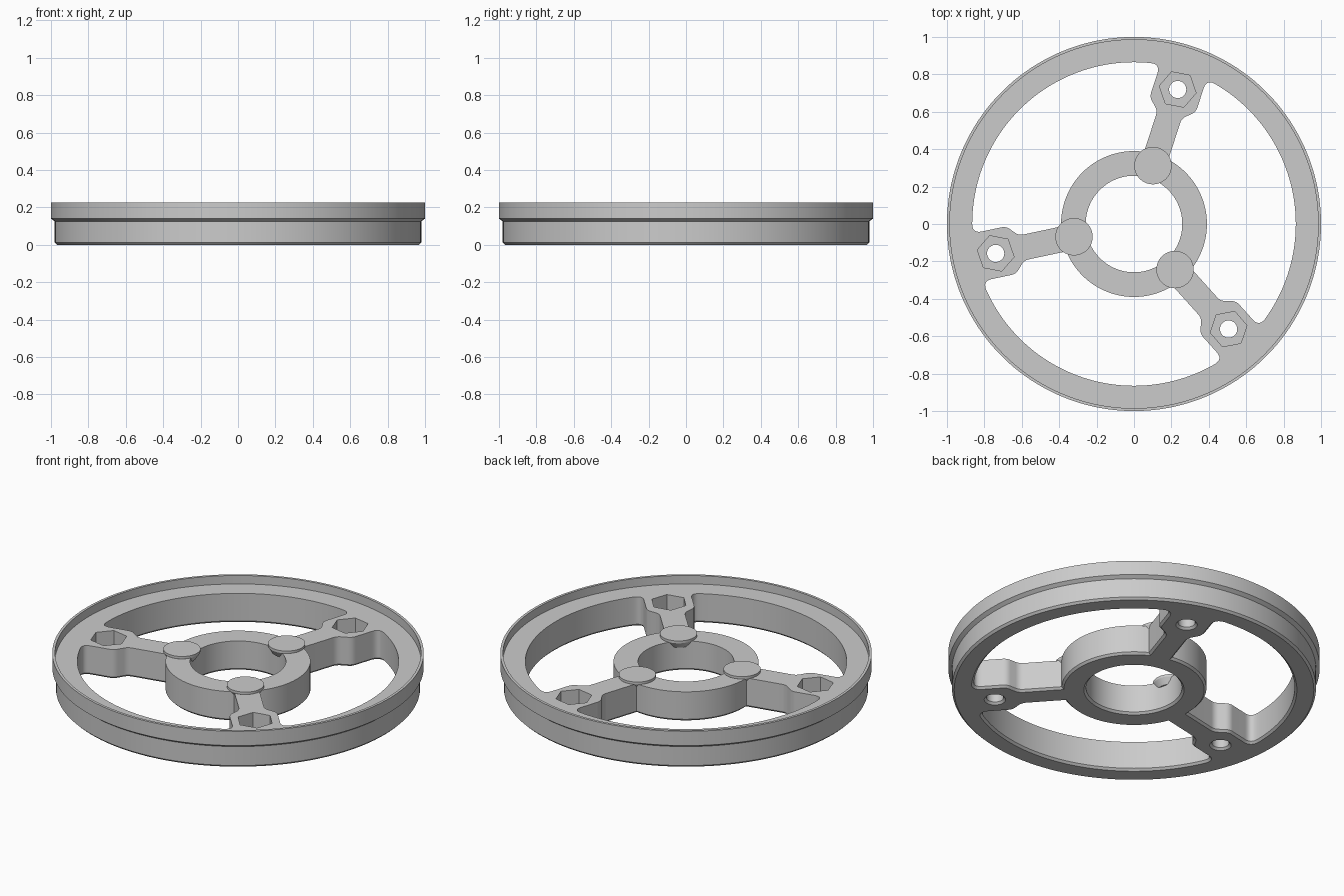
import bpy, bmesh, math
from mathutils import Vector, Matrix

cube = bpy.data.objects.get("Cube")
if cube:
    bpy.data.objects.remove(cube, do_unlink=True)

# Main dimensions
DECK, LIP_TOP, CHAMFER = 0.175, 0.225, 0.012
RIM_IN, HUB_OUT, BORE = 0.865, 0.39, 0.258
SPOKE_HALF, PAD_HALF = 0.068, 0.13
NUT_DIST, HEAD_DIST = 0.756, 0.328
SPOKES = [math.radians(a) for a in (72, 192, 312)]
HEX_TURN = [math.radians(a) for a in (-11, -11, 11)]

grey = bpy.data.materials.new("plain grey")
grey.use_nodes = True
grey.diffuse_color = (0.6, 0.6, 0.6, 1)
grey.node_tree.nodes["Principled BSDF"].inputs["Base Color"].default_value = (0.6, 0.6, 0.6, 1)


def polar(r, a):
    return Vector((r * math.cos(a), r * math.sin(a)))


def circle(r, n=128, centre=Vector((0, 0)), turn=0):
    return [centre + polar(r, turn + math.tau * i / n) for i in range(n)]


def arc(r, a0, a1, n):
    return [polar(r, a0 + (a1 - a0) * i / n) for i in range(n + 1)]


def rounded(before, corner, after, size, n=6):
    """Curve that replaces a sharp corner."""
    p = corner + (before - corner).normalized() * size
    q = corner + (after - corner).normalized() * size
    return [p * (1 - t) ** 2 + corner * 2 * t * (1 - t) + q * t * t
            for t in (i / n for i in range(n + 1))]


def grown(loop, d):
    """Counter-clockwise outline pushed outwards by d."""
    result = []
    for i, p in enumerate(loop):
        e1 = (p - loop[i - 1]).normalized()
        e2 = (loop[(i + 1) % len(loop)] - p).normalized()
        n1, n2 = Vector((e1.y, -e1.x)), Vector((e2.y, -e2.x))
        result.append(p + (n1 + n2) * d / (1 + n1.dot(n2)))
    return result


def wall(bm, levels):
    """Skin a stack of (outline, z) levels; return first and last rings."""
    rings = [[bm.verts.new((p.x, p.y, z)) for p in loop] for loop, z in levels]
    for a, b in zip(rings, rings[1:]):
        for i in range(len(a)):
            bm.faces.new((a[i - 1], a[i], b[i], b[i - 1]))
    return rings[0], rings[-1]


def cap(bm, rings):
    """Fill a flat area bounded by an outline and its holes."""
    edges = [bm.edges.get((r[i - 1], r[i])) for r in rings for i in range(len(r))]
    bmesh.ops.triangle_fill(bm, edges=edges, use_beauty=True, normal=(0, 0, 1))


def finish(bm, name):
    bmesh.ops.recalc_face_normals(bm, faces=bm.faces)
    mesh = bpy.data.meshes.new(name)
    bm.to_mesh(mesh)
    bm.free()
    mesh.materials.append(grey)
    obj = bpy.data.objects.new(name, mesh)
    bpy.context.collection.objects.link(obj)
    bpy.ops.object.select_all(action='DESELECT')
    obj.select_set(True)
    bpy.context.view_layer.objects.active = obj
    bpy.ops.object.shade_smooth_by_angle(angle=math.radians(25))
    return obj


def window_outline():
    """Opening between two spokes, centred on the +x direction."""
    half = math.radians(60)
    fillet = 0.05
    hub = Vector((math.sqrt(HUB_OUT ** 2 - SPOKE_HALF ** 2), SPOKE_HALF))
    neck = Vector((0.615, SPOKE_HALF))
    shoulder = Vector((0.672, PAD_HALF))
    rim = Vector((math.sqrt(RIM_IN ** 2 - PAD_HALF ** 2), PAD_HALF))
    rim_angle = math.asin(PAD_HALF / RIM_IN) + fillet / RIM_IN
    hub_angle = math.asin(SPOKE_HALF / HUB_OUT)
    side = [hub] + rounded(hub, neck, shoulder, 0.025)
    side += rounded(neck, shoulder, rim, 0.025)
    side += rounded(shoulder, rim, polar(RIM_IN, rim_angle), fillet)[:-1]
    turn = Matrix.Rotation(-half, 2)
    side = [turn @ p for p in side]
    mirrored = [Vector((p.x, -p.y)) for p in reversed(side)]
    outer = arc(RIM_IN, rim_angle - half, half - rim_angle, 48)
    inner = arc(HUB_OUT, half - hub_angle, hub_angle - half, 32)[1:-1]
    return side + outer + mirrored + inner


# Wheel body: rim with raised lip, hub, spokes and nut pads in one skin
bm = bmesh.new()
bottoms, tops = [], []
rim_profile = [(0.98 - CHAMFER, 0), (0.98, CHAMFER), (0.98, 0.125), (1, 0.14),
               (1, LIP_TOP), (0.985, LIP_TOP), (0.985, DECK)]
openings = [[(circle(r, 180), z) for r, z in rim_profile]]

# Hub bore and the three windows, chamfered underneath
window = window_outline()
through = [circle(BORE, 96)]
for a in SPOKES:
    turn = Matrix.Rotation(a + math.radians(60), 2)
    through.append([turn @ p for p in window])
for loop in through:
    openings.append([(grown(loop, CHAMFER), 0), (loop, CHAMFER), (loop, DECK)])
for levels in openings:
    low, high = wall(bm, levels)
    bottoms.append(low)
    tops.append(high)

# Hexagonal nut pockets with bolt holes
POCKET_FLOOR = 0.07
for a, hex_turn in zip(SPOKES, HEX_TURN):
    centre = polar(NUT_DIST, a)
    hexagon = circle(0.1, 6, centre, hex_turn)
    hole = circle(0.046, 32, centre)
    floor, high = wall(bm, [(hexagon, POCKET_FLOOR), (hexagon, DECK)])
    low, hole_top = wall(bm, [(grown(hole, CHAMFER), 0), (hole, CHAMFER), (hole, POCKET_FLOOR)])
    cap(bm, [floor, hole_top])
    bottoms.append(low)
    tops.append(high)
cap(bm, bottoms)
cap(bm, tops)
finish(bm, "wheel_body")

# Round tapered heads where the spokes meet the hub
for number, a in enumerate(SPOKES, 1):
    bm = bmesh.new()
    centre = polar(HEAD_DIST, a)
    profile = [(0.078, 0.14), (0.1, 0.176), (0.1, 0.19)]
    low, high = wall(bm, [(circle(r, 48, centre), z) for r, z in profile])
    bm.faces.new(low)
    bm.faces.new(high)
    finish(bm, f"hub_head_{number}")
